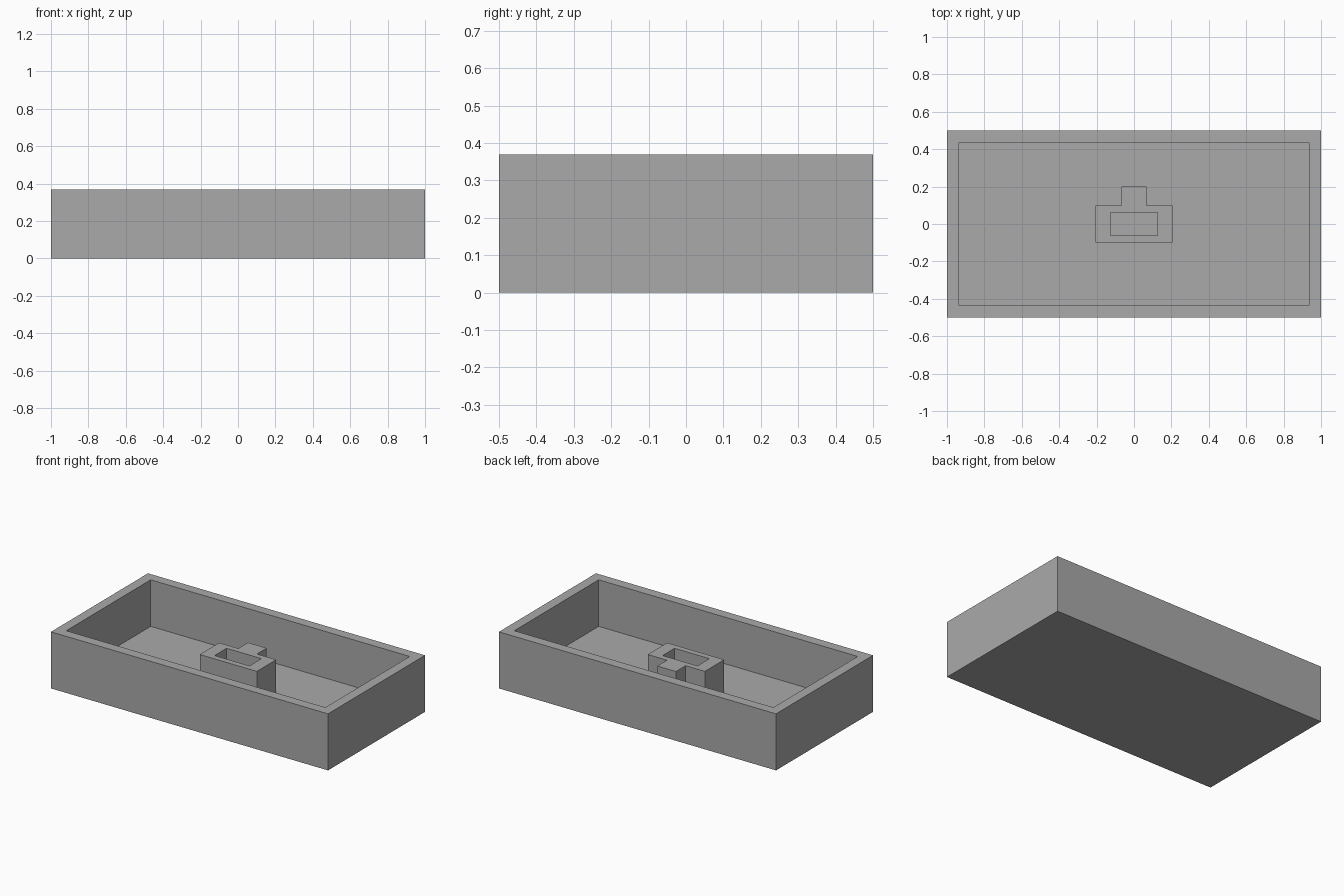
import bpy, bmesh

if "Cube" in bpy.data.objects:
    bpy.data.objects.remove(bpy.data.objects["Cube"])

WALL, HEIGHT, FLOOR, BLOCK_TOP = 0.065, 0.369, 0.065, 0.281

grey = bpy.data.materials.new("plain grey")
grey.diffuse_color = (0.4, 0.4, 0.4, 1)
grey.use_nodes = True
grey.node_tree.nodes["Principled BSDF"].inputs["Base Color"].default_value = grey.diffuse_color


def rect(hx, hy):
    return [(-hx, -hy), (hx, -hy), (hx, hy), (-hx, hy)]


def prism(name, outline, z0, z1):
    """Extrude a flat outline from z0 to z1."""
    bm = bmesh.new()
    face = bm.faces.new([bm.verts.new((x, y, z0)) for x, y in outline])
    up = bmesh.ops.extrude_face_region(bm, geom=[face])["geom"]
    verts = [v for v in up if isinstance(v, bmesh.types.BMVert)]
    bmesh.ops.translate(bm, verts=verts, vec=(0, 0, z1 - z0))
    bmesh.ops.recalc_face_normals(bm, faces=bm.faces)
    mesh = bpy.data.meshes.new(name)
    bm.to_mesh(mesh)
    bm.free()
    mesh.materials.append(grey)
    obj = bpy.data.objects.new(name, mesh)
    bpy.context.collection.objects.link(obj)
    return obj


def boolean(target, other, operation):
    """Apply a boolean, then remove the helper."""
    mod = target.modifiers.new(operation, "BOOLEAN")
    mod.operation, mod.object, mod.solver = operation, other, "EXACT"
    bpy.context.view_layer.objects.active = target
    bpy.ops.object.modifier_apply(modifier=mod.name)
    bpy.data.objects.remove(other)


# Open tray: outer box with an even wall and floor
tray = prism("tray", rect(1, 0.5), 0, HEIGHT)
boolean(tray, prism("tray_cutter", rect(1 - WALL, 0.5 - WALL), FLOOR, HEIGHT + 0.1),
        "DIFFERENCE")

# Centre block: T-shaped footprint with a rectangular socket down to the floor
t_shape = [(-0.206, -0.1), (0.206, -0.1), (0.206, 0.1), (0.067, 0.1),
           (0.067, 0.2), (-0.067, 0.2), (-0.067, 0.1), (-0.206, 0.1)]
block = prism("centre_block", t_shape, FLOOR - 0.02, BLOCK_TOP)
boolean(block, prism("socket_cutter", rect(0.126, 0.062), FLOOR - 0.1, BLOCK_TOP + 0.1),
        "DIFFERENCE")

# Join both into one clean solid
boolean(tray, block, "UNION")
